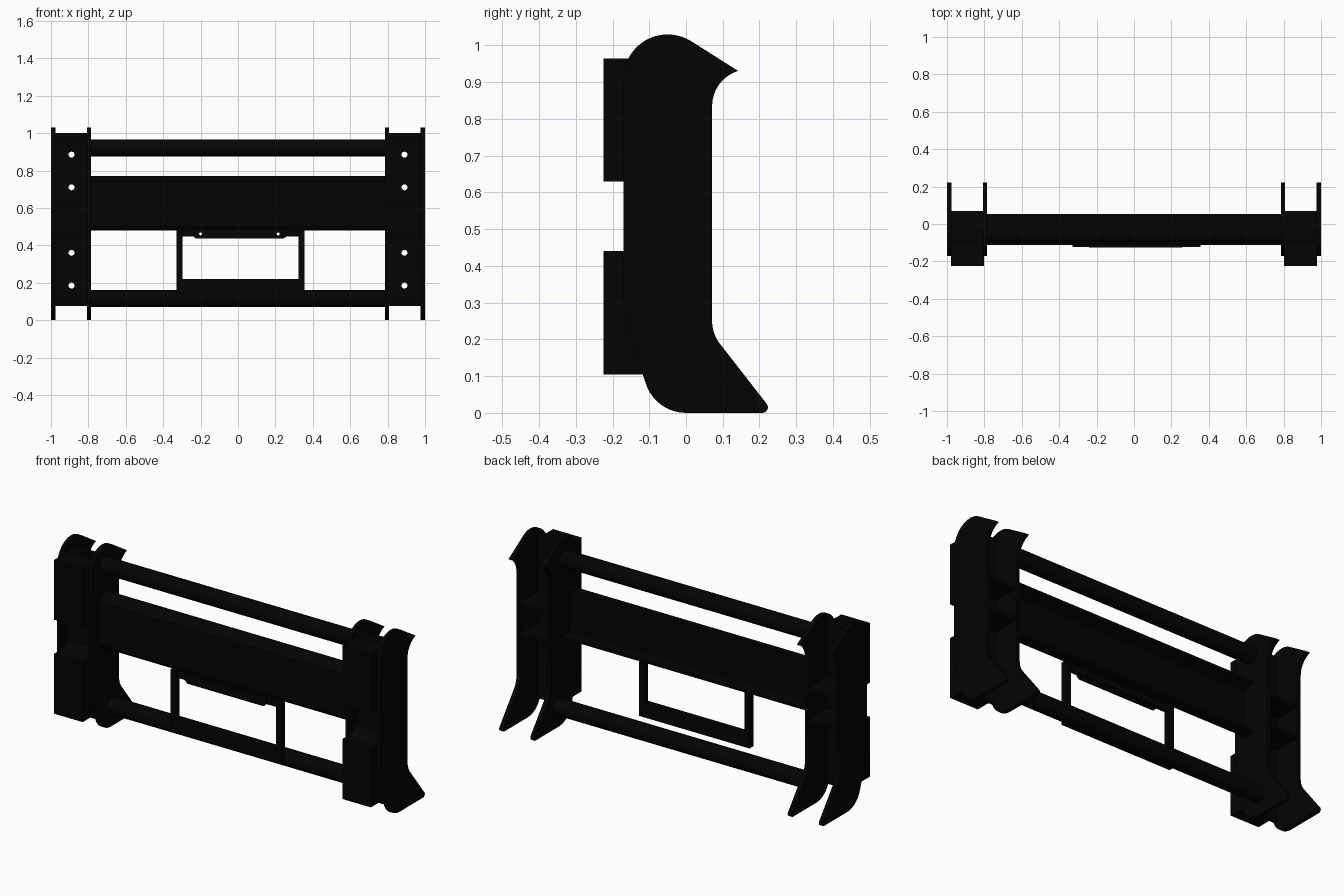
import bpy, bmesh
from math import sin, cos, radians

if "Cube" in bpy.data.objects:
    bpy.data.objects.remove(bpy.data.objects["Cube"])

black = bpy.data.materials.new("black_paint")
black.diffuse_color = (0.001, 0.001, 0.001, 1)
black.use_nodes = True
black.node_tree.nodes["Principled BSDF"].inputs["Base Color"].default_value = black.diffuse_color


def finish(bm, name, smooth=False):
    bmesh.ops.recalc_face_normals(bm, faces=bm.faces)
    mesh = bpy.data.meshes.new(name)
    bm.to_mesh(mesh)
    bm.free()
    ob = bpy.data.objects.new(name, mesh)
    bpy.context.collection.objects.link(ob)
    mesh.materials.append(black)
    if smooth:
        bpy.ops.object.select_all(action='DESELECT')
        bpy.context.view_layer.objects.active = ob
        ob.select_set(True)
        bpy.ops.object.shade_smooth_by_angle(angle=radians(30))
    return ob


def extrude(bm, pts, vec):
    """Extrude a flat outline into a solid."""
    face = bm.faces.new([bm.verts.new(p) for p in pts])
    new = bmesh.ops.extrude_face_region(bm, geom=[face])['geom']
    bmesh.ops.translate(bm, vec=vec,
                        verts=[v for v in new if isinstance(v, bmesh.types.BMVert)])


def prism(name, pts, x0, x1, smooth=False):
    """Extrude a (y, z) outline from x0 to x1."""
    bm = bmesh.new()
    extrude(bm, [(x0, y, z) for y, z in pts], (x1 - x0, 0, 0))
    return finish(bm, name, smooth)


def box(name, x0, x1, y0, y1, z0, z1):
    return prism(name, [(y0, z0), (y1, z0), (y1, z1), (y0, z1)], x0, x1)


def arc(cy, cz, r, a0, a1, n):
    return [(cy + r * cos(radians(a0 + (a1 - a0) * i / n)),
             cz + r * sin(radians(a0 + (a1 - a0) * i / n))) for i in range(n + 1)]


def drill(obs, holes, r):
    """Cut holes running along y at the given (x, z) places."""
    bm = bmesh.new()
    for x, z in holes:
        extrude(bm, [(px, -0.4, pz) for px, pz in arc(x, z, r, 0, 337.5, 15)], (0, 0.8, 0))
    cutter = finish(bm, "hole_cutter")
    cutter.hide_render = True
    for ob in obs:
        mod = ob.modifiers.new("holes", 'BOOLEAN')
        mod.operation = 'DIFFERENCE'
        mod.solver = 'EXACT'
        mod.object = cutter
        bpy.context.view_layer.objects.active = ob
        bpy.ops.object.modifier_apply(modifier=mod.name)
    bpy.data.objects.remove(cutter)


# hooked side plate outline
plate = (arc(-0.05, 0.91, 0.12, 180, 57, 16)
         + arc(0.171, 0.835, 0.1, 107, 180, 8)
         + arc(0.171, 0.25, 0.1, 180, 217, 6)
         + arc(0.208, 0.015, 0.015, 37, -90, 6)
         + arc(0, 0.115, 0.115, 270, 197, 10)
         + [(-0.155, 0.215), (-0.17, 0.29)])

for s, side in ((-1, "left"), (1, "right")):
    # paired hook plates
    prism(side + "_outer_plate", plate, s * 0.977, s * 0.999, True)
    prism(side + "_inner_plate", plate, s * 0.785, s * 0.807, True)
    # bolted mounting blocks and their backing plate
    a, b = s * 0.803, s * 0.979
    low = prism(side + "_lower_block",
                [(-0.225, 0.105), (-0.1, 0.105), (-0.1, 0.475), (-0.17, 0.44), (-0.225, 0.44)], a, b)
    high = box(side + "_upper_block", a, b, -0.225, -0.1, 0.63, 0.965)
    back = box(side + "_back_plate", a, b, -0.105, -0.085, 0.075, 1.0)
    drill([low, high, back], [(s * 0.89, z) for z in (0.185, 0.36, 0.71, 0.885)], 0.016)
    # stiffening ribs between the plates
    for z in (0.485, 0.66):
        box(side + "_rib", a, b, -0.1, 0.07, z - 0.01, z + 0.01)

# round cross bars
for name, y, z in (("upper_bar", -0.05, 0.92), ("lower_bar", 0.008, 0.115)):
    prism(name, arc(y, z, 0.046, 0, 348.75, 31), -0.79, 0.79, True)

# main beam, a shallow folded channel open to the back
prism("main_beam", [(-0.112, 0.5), (-0.095, 0.48), (-0.03, 0.48), (-0.03, 0.495),
                    (-0.09, 0.495), (-0.097, 0.503), (-0.097, 0.735), (-0.055, 0.755),
                    (-0.03, 0.755), (-0.03, 0.77), (-0.06, 0.77), (-0.112, 0.742)],
      -0.79, 0.79)

# hanging frame below the beam
box("frame_left_post", -0.33, -0.298, -0.124, -0.09, 0.14, 0.49)
box("frame_right_post", 0.323, 0.355, -0.124, -0.09, 0.14, 0.49)
box("frame_bottom", -0.298, 0.323, -0.124, -0.09, 0.14, 0.22)
top = box("frame_top", -0.298, 0.323, -0.115, -0.09, 0.447, 0.49)

# drilled tab on the frame
bm = bmesh.new()
tab = [(-0.24, 0.45), (-0.225, 0.436), (0.245, 0.436), (0.26, 0.45), (0.26, 0.485), (-0.24, 0.485)]
extrude(bm, [(x, -0.125, z) for x, z in tab], (0, 0.012, 0))
drill([finish(bm, "frame_tab"), top], [(-0.2, 0.461), (0.215, 0.461)], 0.008)
